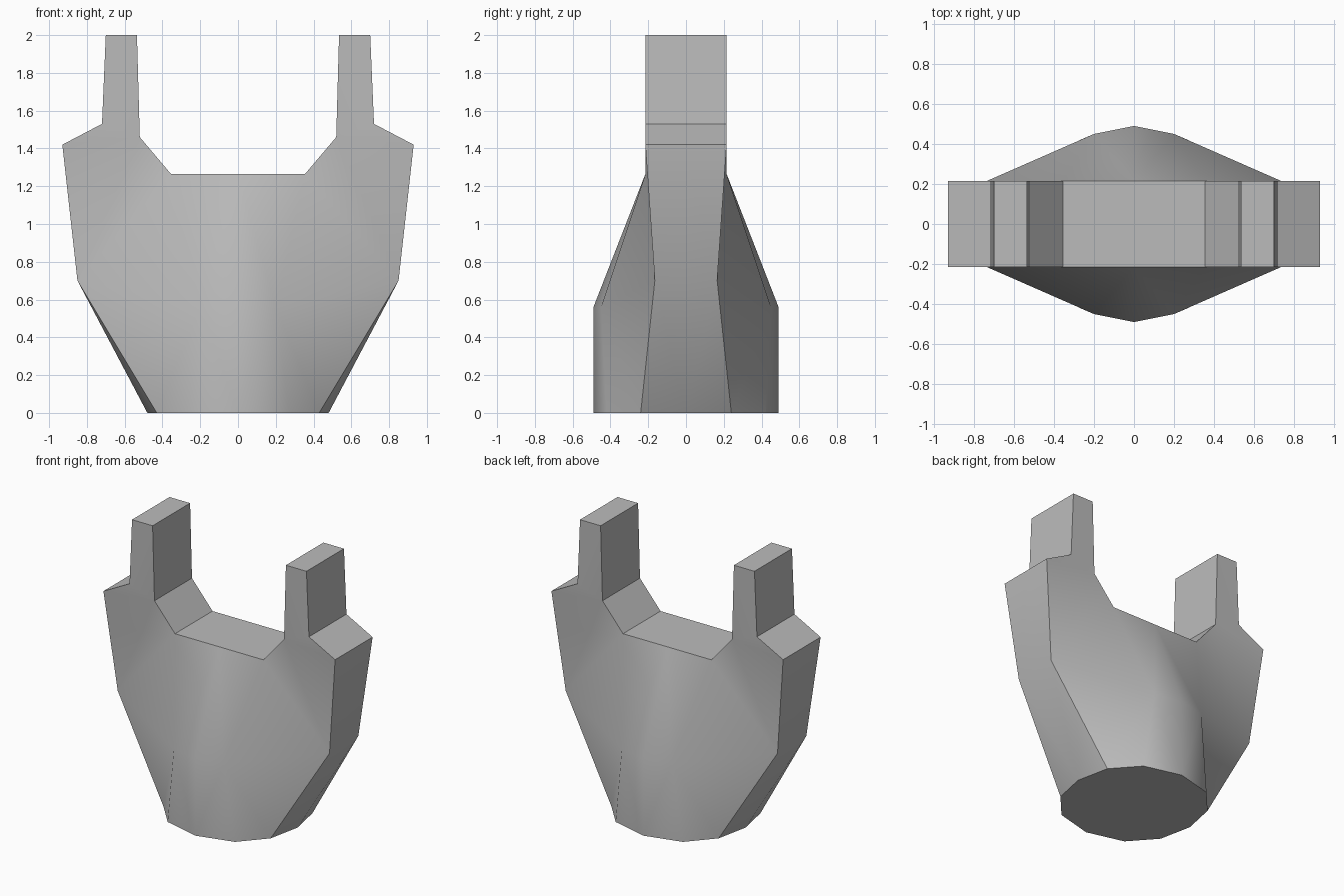
import bpy
import bmesh
import math

cube = bpy.data.objects.get("Cube")
if cube:
    bpy.data.objects.remove(cube, do_unlink=True)

# Plain grey material
grey = bpy.data.materials.new("plain grey")
grey.use_nodes = True
colour = (0.5, 0.5, 0.5, 1.0)
grey.diffuse_color = colour
grey.node_tree.nodes["Principled BSDF"].inputs["Base Color"].default_value = colour

bm = bmesh.new()

# Half silhouette from the hip up over the prong to the notch centre: x, depth, z
outline = [(0.85, 0.165, 0.70), (0.93, 0.215, 1.42), (0.72, 0.215, 1.53),
           (0.70, 0.215, 2.0), (0.535, 0.215, 2.0), (0.52, 0.215, 1.46),
           (0.355, 0.215, 1.265), (0, 0.215, 1.265)]
front = [bm.verts.new((x, -d, z)) for x, d, z in outline]
middle = [bm.verts.new((x, 0, z)) for x, d, z in outline]
for i in range(len(outline) - 1):
    bm.faces.new((front[i], middle[i], middle[i + 1], front[i + 1]))
hip, shoulder, neck, tip_out, tip_in, crook, notch, centre = front

# Belly ridge and rounded base
belly = bm.verts.new((0, -0.49, 0.56))
belly_side = bm.verts.new((0.2, -0.45, 0.56))
base = [bm.verts.new((x, -d, 0)) for x, d in
        [(0, 0.49), (0.27, 0.42), (0.43, 0.24), (0.48, 0)]]
floor = bm.verts.new((0, 0, 0))

for face in [
    (neck, tip_out, tip_in, crook),          # prong front
    (shoulder, neck, crook),
    (hip, shoulder, crook), (hip, crook, notch),
    (belly_side, hip, notch),                # upper belly
    (belly_side, notch, centre), (belly, belly_side, centre),
    (base[0], base[1], belly_side, belly),   # lower belly
    (base[1], base[2], belly_side), (base[2], hip, belly_side),
    (base[2], base[3], hip), (base[3], middle[0], hip),
    (floor, *reversed(base)),                # underside
]:
    bm.faces.new(face)

bmesh.ops.recalc_face_normals(bm, faces=bm.faces)
if sum(f.normal.y for f in bm.faces) > 0:
    bmesh.ops.reverse_faces(bm, faces=bm.faces)

mesh = bpy.data.meshes.new("forked_body")
bm.to_mesh(mesh)
bm.free()
mesh.materials.append(grey)
body = bpy.data.objects.new("forked_body", mesh)
bpy.context.collection.objects.link(body)

# Mirror the quarter to all four sides
mirror = body.modifiers.new("mirror", "MIRROR")
mirror.use_axis = (True, True, False)
bpy.ops.object.select_all(action="DESELECT")
body.select_set(True)
bpy.context.view_layer.objects.active = body
bpy.ops.object.modifier_apply(modifier="mirror")
bpy.ops.object.shade_smooth_by_angle(angle=math.radians(36))
